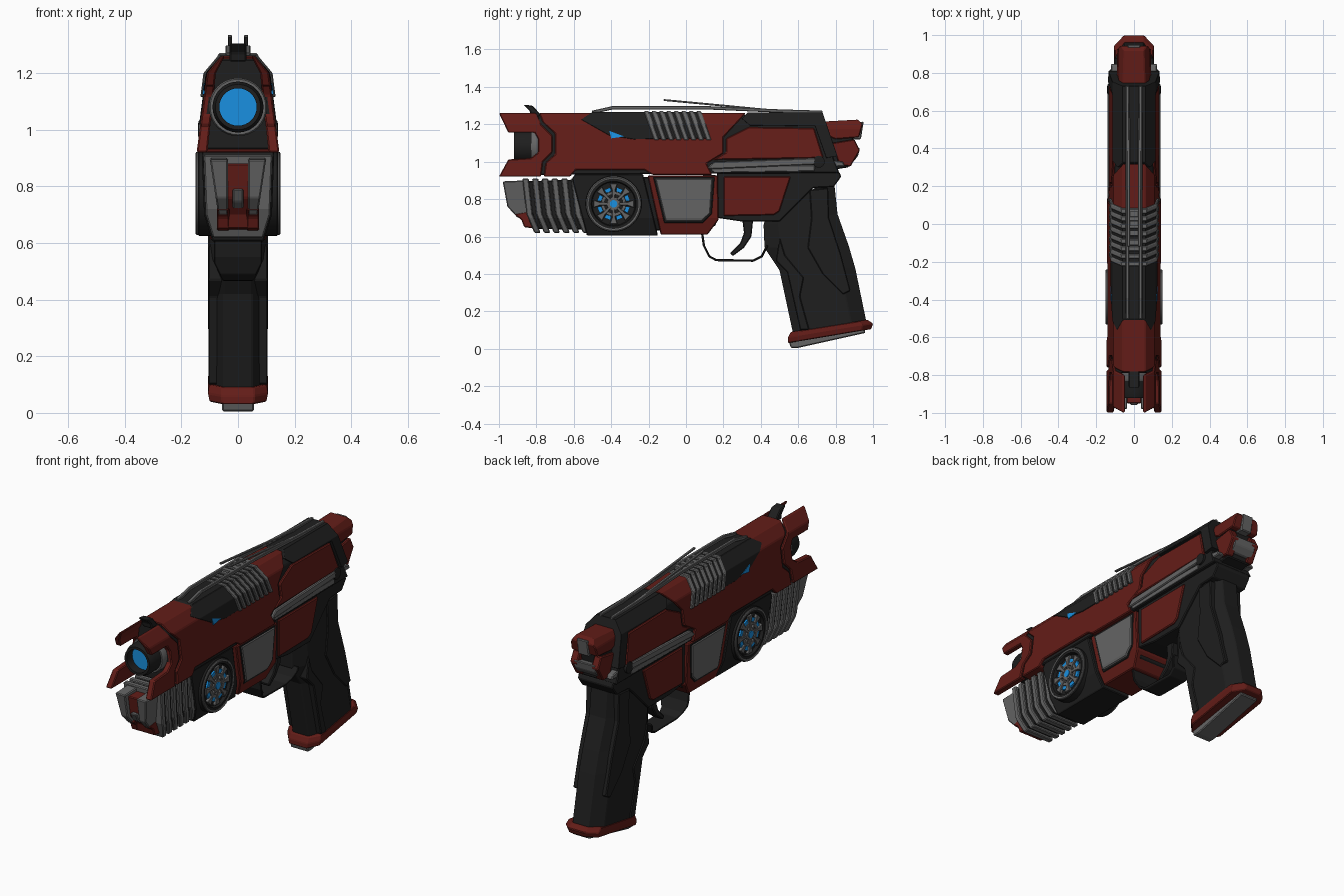
import bpy, bmesh, math
from mathutils import Vector

if "Cube" in bpy.data.objects:
    bpy.data.objects.remove(bpy.data.objects["Cube"])


def material(name, rgb):
    m = bpy.data.materials.new(name)
    m.diffuse_color = (*rgb, 1)
    m.use_nodes = True
    m.node_tree.nodes["Principled BSDF"].inputs["Base Color"].default_value = m.diffuse_color
    return m


RED = material("red", (0.125, 0.012, 0.009))
DARK = material("dark", (0.013, 0.013, 0.013))
GREY = material("grey", (0.13, 0.13, 0.13))
BLUE = material("blue", (0.01, 0.28, 0.75))

# half-width by height: (z, half width)
SLIDE = [(0.92, 0.146), (1.2, 0.110), (1.262, 0.058)]
SLIDE_IN = [(0.92, 0.108), (1.2, 0.078), (1.262, 0.045)]
LOWER = [(0.61, 0.092), (0.70, 0.120), (0.92, 0.128)]


def width(sec, z):
    if not isinstance(sec, list):
        return sec
    if z <= sec[0][0]:
        return sec[0][1]
    for (z0, w0), (z1, w1) in zip(sec, sec[1:]):
        if z <= z1:
            return w0 + (w1 - w0) * (z - z0) / (z1 - z0)
    return sec[-1][1]


def finish(name, bm, mat, bevel=0.0, smooth=False):
    bmesh.ops.remove_doubles(bm, verts=bm.verts, dist=1e-5)
    bmesh.ops.recalc_face_normals(bm, faces=bm.faces)
    me = bpy.data.meshes.new(name)
    bm.to_mesh(me)
    bm.free()
    ob = bpy.data.objects.new(name, me)
    bpy.context.collection.objects.link(ob)
    me.materials.append(mat)
    if smooth:
        me.polygons.foreach_set("use_smooth", [True] * len(me.polygons))
        me.set_sharp_from_angle(angle=math.radians(35))
    if bevel:
        b = ob.modifiers.new("bevel", "BEVEL")
        b.width, b.segments, b.limit_method = bevel, 1, "ANGLE"
        b.angle_limit = math.radians(25)
    return ob


def loft(bm, rings):
    rings = [[bm.verts.new(p) for p in r] for r in rings]
    n = len(rings[0])
    for a, b in zip(rings, rings[1:]):
        for i in range(n):
            bm.faces.new((a[i], a[(i + 1) % n], b[(i + 1) % n], b[i]))
    bm.faces.new(rings[0])
    bm.faces.new(rings[-1])


def prism(name, pts, sec, mat, inner=None, d=0.0, bevel=0.005):
    """Side profile (y, z) widened to the half-widths in sec; inner gives a mirrored pair."""
    out = bmesh.new()
    for s in ((1, -1) if inner is not None else (1,)):
        bm = bmesh.new()
        loft(bm, [[(x, y, z) for y, z in pts] for x in (0, 1)])
        for sc in (sec, inner):
            for z, _ in (sc if isinstance(sc, list) else []):
                bmesh.ops.bisect_plane(bm, geom=bm.verts[:] + bm.edges[:] + bm.faces[:],
                                       plane_co=(0, 0, z), plane_no=(0, 0, 1), dist=1e-5)
        for v in bm.verts:
            hi = width(sec, v.co.z) + d
            lo = -hi if inner is None else width(inner, v.co.z)
            v.co.x = s * (hi if v.co.x > 0.5 else lo)
        me = bpy.data.meshes.new("tmp")
        bm.to_mesh(me)
        bm.free()
        out.from_mesh(me)
        bpy.data.meshes.remove(me)
    return finish(name, out, mat, bevel)


def lathe(name, prof, centre, mat, axis="y", seg=32):
    """Closed (radius, offset) profile turned about y, or about x on both sides."""
    bm = bmesh.new()
    for s in ((1, -1) if axis == "x" else (1,)):
        rings = []
        for i in range(seg):
            a = 2 * math.pi * i / seg
            c, q = math.cos(a), math.sin(a)
            rings.append([bm.verts.new(Vector((s * o, r * c, r * q) if axis == "x" else (r * c, o, r * q))
                                       + Vector(centre)) for r, o in prof])
        n = len(prof)
        for i in range(seg):
            a, b = rings[i], rings[(i + 1) % seg]
            for j in range(n):
                bm.faces.new((a[j], a[(j + 1) % n], b[(j + 1) % n], b[j]))
    bmesh.ops.dissolve_degenerate(bm, edges=bm.edges, dist=1e-5)
    return finish(name, bm, mat, smooth=True)


def strip(path, t):
    """Outline of a path with thickness t."""
    p = [Vector(q) for q in path]
    off = []
    for i, q in enumerate(p):
        d = (p[min(i + 1, len(p) - 1)] - p[max(i - 1, 0)]).normalized()
        off.append(q + Vector((-d.y, d.x)) * t)
    return [tuple(q) for q in p + off[::-1]]


# slide: dark core shows in the seams between the coloured shells
prism("slide_core", [(-.79, 1.25), (.7, 1.25), (.82, .94), (-.79, .93)], SLIDE, DARK, d=-.012)
prism("muzzle_shroud", [(-1, 1.26), (-.8, 1.26), (-.775, 1.2), (-.715, 1.14), (-.715, 1.05), (-.765, 1.0),
                        (-.775, .92), (-1, .92), (-.95, 1.012), (-.83, 1.02), (-.79, 1.05), (-.79, 1.12),
                        (-.81, 1.155), (-.95, 1.155)], SLIDE, RED, inner=SLIDE_IN)
prism("front_slide", [(-.785, 1.26), (.32, 1.26), (.2, 1.13), (.2, 1.045), (.11, .99), (.14, .93), (-.18, .93),
                      (-.22, .955), (-.59, .955), (-.62, .92), (-.76, .92), (-.75, .995), (-.7, 1.04),
                      (-.7, 1.15), (-.765, 1.21)], SLIDE, RED)
prism("rear_slide", [(.335, 1.185), (.685, 1.18), (.735, 1.02), (.14, 1.01), (.215, 1.05), (.215, 1.125)],
      SLIDE, RED)
prism("rear_top_cover", [(.3, 1.23), (.33, 1.264), (.73, 1.264), (.81, 1.03), (.75, 1.02), (.69, 1.19), (.34, 1.195)],
      SLIDE, DARK, d=.004)
prism("front_top_cover", [(-.56, 1.225), (-.5, 1.266), (.08, 1.266), (.11, 1.125), (-.28, 1.12), (-.41, 1.14)],
      SLIDE, DARK, d=.004)
prism("side_window", [(-.41, 1.165), (-.33, 1.135), (-.4, 1.125)], SLIDE, BLUE, inner=.06, d=.006, bevel=0)
for i in range(8):
    y = -.225 + .04 * i
    prism(f"slide_rib_{i + 1}", [(y, 1.27), (y + .026, 1.27), (y + .081, 1.115), (y + .055, 1.115)],
          SLIDE, GREY, d=.012)

# barrel
lathe("barrel", [(.066, -.92), (.08, -.92), (.09, -.89), (.09, -.76), (.066, -.76)], (0, 0, 1.08), DARK)
lathe("barrel_collar", [(.085, -.83), (.098, -.83), (.103, -.82), (.103, -.77), (.085, -.77)], (0, 0, 1.08), GREY)
lathe("barrel_glow", [(0, -.87), (.068, -.87), (.068, -.8), (0, -.8)], (0, 0, 1.08), BLUE)

# sights and top rails
prism("front_sight", [(-.87, 1.305), (-.82, 1.3), (-.78, 1.255), (-.74, 1.24), (-.83, 1.24), (-.835, 1.27)], .03, DARK)
prism("top_rail", strip([(-.5, 1.255), (-.39, 1.28), (.1, 1.28), (.5, 1.262), (.73, 1.255)], .018),
      .044, GREY, inner=.026, bevel=.003)
prism("raised_rail", strip([(-.12, 1.325), (.2, 1.295), (.56, 1.26)], .01), .036, GREY, inner=.022, bevel=.002)
for i in range(4):
    prism(f"rail_rung_{i + 1}", strip([(-.11 + i * .05, 1.285), (-.085 + i * .05, 1.285)], .012), .03, GREY, bevel=0)

# rear cap
prism("rear_cap", [(.7, 1.2), (.74, 1.215), (.92, 1.225), (.945, 1.2), (.925, 1.13), (.8, 1.12), (.7, 1.16)],
      [(1.12, .085), (1.18, .08), (1.23, .05)], RED)
prism("rear_cap_core", [(.7, 1.17), (.9, 1.17), (.87, .97), (.74, .95)], .075, DARK)
prism("rear_cap_lower", [(.78, 1.1), (.9, 1.12), (.93, 1.06), (.88, .975), (.82, .98)], .09, RED, inner=.045)
prism("hammer", [(.88, 1.2), (.95, 1.215), (.935, 1.12), (.88, 1.12)], .035, GREY)
prism("rear_plate", [(.86, 1.06), (.93, 1.075), (.92, 1.03), (.89, .995), (.85, 1.0)], .07, GREY)

# side rails
prism("side_rail", [(.11, .965), (.15, 1.0), (.69, 1.02), (.70, .985), (.14, .96)], .14, GREY, inner=.1)
prism("side_rail_lower", [(.13, .955), (.16, .982), (.69, .982), (.69, .948), (.15, .94)], .132, GREY, inner=.1)
prism("side_rail_tail", [(.7, 1.0), (.74, 1.015), (.84, 1.0), (.85, .975), (.72, .97)], .122, GREY, inner=.08)
lathe("rail_bolt", [(0, .1), (.032, .1), (.032, .138), (.018, .142), (0, .138)], (0, .71, 1.0), DARK, "x", 16)

# lower front module
prism("lower_core", [(-.87, .895), (.16, .93), (.16, .66), (.1, .63), (-.8, .64)], LOWER, DARK, d=-.02)
for i in range(6):
    y = -.875 + .052 * i
    prism(f"vent_rib_{i + 1}", [(y, .91), (y + .034, .91), (y + .055, .72), (y + .098, .62), (y + .064, .62),
                                (y + .022, .72)], LOWER, GREY, d=-.006)
prism("nose_frame", [(-.98, .895), (-.86, .9), (-.82, .7), (-.9, .7), (-.955, .76)],
      [(.7, .07), (.78, .082), (.9, .1)], GREY, inner=.036)
prism("nose_insert", [(-.95, .88), (-.85, .88), (-.78, .645), (-.865, .65), (-.88, .7), (-.93, .76)], .04, RED)
prism("nose_chin", [(-.92, .72), (-.82, .74), (-.79, .64), (-.865, .65), (-.88, .69)], .075, RED, inner=.03)
prism("nose_vent", [(-.96, .79), (-.9, .79), (-.9, .72), (-.935, .745)], .02, GREY)
prism("turbine_block", [(-.61, .91), (-.59, .935), (-.23, .935), (-.15, .605), (-.53, .605)], LOWER, DARK)

# turbine discs on both sides
C = (-.387, .775)
lathe("turbine_housing", [(0, .08), (.15, .08), (.15, .138), (.143, .144), (.12, .144), (.115, .126), (0, .126)],
      (0, *C), DARK, "x", 40)
lathe("turbine_rim", [(.138, .1), (.146, .1), (.146, .147), (.142, .15), (.134, .147)], (0, *C), GREY, "x", 40)
lathe("turbine_ring", [(.05, .12), (.066, .12), (.066, .14), (.05, .14)], (0, *C), GREY, "x", 32)
lathe("turbine_hub", [(0, .12), (.036, .12), (.036, .142), (0, .142)], (0, *C), GREY, "x", 24)
lathe("turbine_eye", [(0, .12), (.02, .12), (.02, .146), (0, .146)], (0, *C), BLUE, "x", 16)


def polar(r, a):
    return (C[0] + r * math.cos(a), C[1] + r * math.sin(a))


for i in range(8):
    a = i * math.pi / 4
    prism(f"turbine_spoke_{i + 1}", [polar(.03, a - .25), polar(.075, a - .12), polar(.11, a - .19),
                                     polar(.11, a + .19), polar(.075, a + .12), polar(.03, a + .25)],
          .143, GREY, inner=.12, bevel=.002)
    b = a + math.pi / 8
    prism(f"turbine_light_{i + 1}", [polar(.068, b - .2), polar(.09, b - .2), polar(.09, b + .2), polar(.068, b + .2)],
          .136, BLUE, inner=.12, bevel=0)

# middle frame with grey side panel
prism("mid_frame", [(-.205, .925), (.17, .925), (.175, .69), (.115, .61), (-.135, .61)], LOWER, RED, d=.004)
prism("mid_panel_seam", [(-.178, .92), (.155, .92), (.14, .72), (.09, .67), (-.118, .67)], LOWER, DARK, d=.007, inner=.08)
prism("mid_panel", [(-.165, .91), (.142, .91), (.13, .725), (.085, .682), (-.11, .682)], LOWER, GREY, d=.012, inner=.08)

# rear frame
prism("rear_frame", [(.165, .945), (.82, .945), (.83, .92), (.79, .865), (.68, .86), (.5, .68), (.3, .68), (.165, .7)],
      .112, DARK)
prism("rear_frame_panel", [(.2, .92), (.56, .92), (.5, .735), (.47, .715), (.2, .71)], .122, RED, inner=.08)

# trigger and guard
prism("trigger_guard", strip([(.08, .62), (.09, .55), (.12, .49), (.16, .468), (.36, .465), (.41, .49), (.44, .55)],
                             .012), [(.46, .05), (.53, .085)], DARK, bevel=.003)
prism("trigger", [(.3, .7), (.36, .7), (.35, .6), (.31, .54), (.25, .495), (.235, .51), (.29, .565), (.31, .62)],
      .03, DARK)

# grip: octagonal loft, each row = front y, z and back y, z
bm = bmesh.new()
half = [(0, .5), (.2, 1), (.8, 1), (1, .5)]
outline = half + [(t, -h) for t, h in reversed(half)]
loft(bm, [[(h * .1, yf + (yb - yf) * t, zf + (zb - zf) * t) for t, h in outline]
          for yf, zf, yb, zb in [(.43, .73, .79, .91), (.415, .66, .81, .72), (.42, .54, .87, .55),
                                 (.5, .42, .905, .43), (.575, .07, .965, .14)]])
finish("grip", bm, DARK, .004)
prism("grip_back_panel", [(.66, .85), (.76, .86), (.765, .7), (.83, .5), (.88, .31), (.84, .29), (.73, .4), (.65, .54),
                          (.67, .7)], .106, DARK)
prism("grip_front_panel", [(.5, .6), (.53, .5), (.63, .38), (.61, .28), (.66, .1), (.61, .1), (.54, .41), (.48, .47)],
      .105, DARK)

# grip base
bm = bmesh.new()
foot = [(0, .55), (.12, 1), (.88, 1), (1, .5)]
foot += [(t, -h) for t, h in reversed(foot)]
loft(bm, [[(h * w, yf + (yb - yf) * t, zf + (zb - zf) * t) for t, h in foot]
          for yf, zf, yb, zb, w in [(.545, .03, .99, .105, .1), (.545, .06, 1.0, .135, .106), (.56, .09, .97, .155, .102)]])
finish("grip_base", bm, RED, .004)
prism("grip_base_plate", [(.545, .055), (.56, .005), (.6, .005), (.96, .085), (.95, .12)], .056, GREY)
